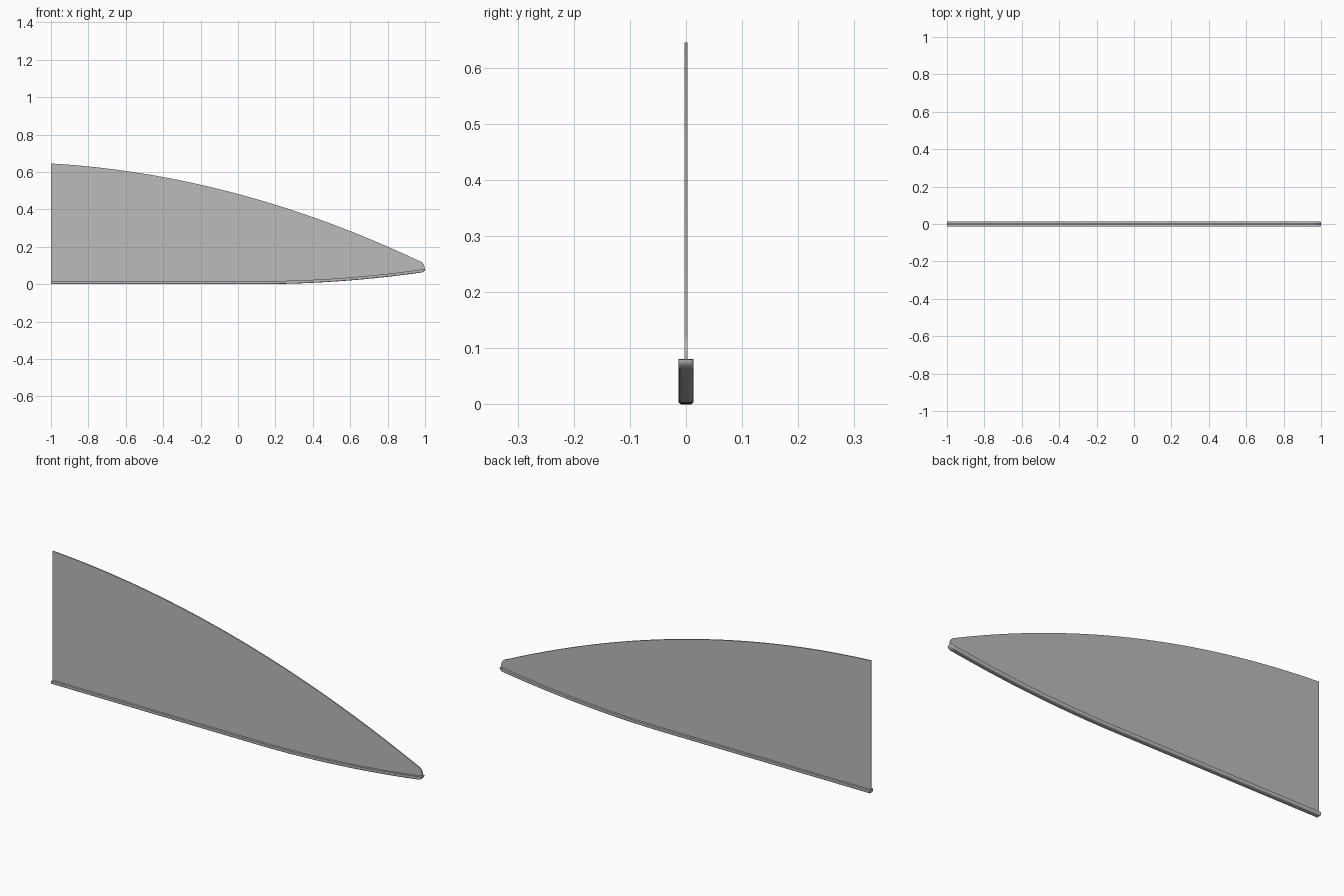
import bpy, bmesh, math
from mathutils import Vector

cube = bpy.data.objects.get("Cube")
if cube:
    bpy.data.objects.remove(cube, do_unlink=True)

grey = bpy.data.materials.new("neutral_grey")
grey.use_nodes = True
colour = (0.5, 0.5, 0.5, 1)
grey.diffuse_color = colour
grey.node_tree.nodes["Principled BSDF"].inputs["Base Color"].default_value = colour


def finish(bm, name):
    bmesh.ops.recalc_face_normals(bm, faces=bm.faces)
    mesh = bpy.data.meshes.new(name)
    bm.to_mesh(mesh)
    bm.free()
    mesh.materials.append(grey)
    obj = bpy.data.objects.new(name, mesh)
    bpy.context.collection.objects.link(obj)
    return obj


def upper_edge(x):
    return 0.482 - 0.268 * x - 0.105 * x * x


def lower_edge(x):
    return 0.06 * (max(0, x - 0.1) / 0.865) ** 2


# Keel line along the bottom, curling up around the tip
keel = [Vector((-1, 0, 0))]
for i in range(25):
    x = 0.1 + 0.87 * i / 24
    keel.append(Vector((x, 0, lower_edge(x))))
for i in range(1, 9):
    a = math.radians(-82 + 82 * i / 8)
    keel.append(Vector((0.973 + 0.027 * math.cos(a), 0, 0.08 + 0.019 * math.sin(a))))


def inward(i):
    t = keel[min(i + 1, len(keel) - 1)] - keel[max(i - 1, 0)]
    if i == len(keel) - 1:
        t = Vector((0, 0, 1))
    if i <= 1:
        t = Vector((1, 0, 0))
    return Vector((-t.z, 0, t.x)).normalized()


# Edge rail: rounded channel section swept along the keel line
half, depth, radius = 0.0135, 0.016, 0.006
right_half = [(half, depth)]
for i in range(6):
    a = math.radians(-90 * i / 5)
    right_half.append((half - radius + radius * math.cos(a), radius + radius * math.sin(a)))
section = right_half + [(-y, d) for y, d in reversed(right_half)]

bm = bmesh.new()
rings = []
for i, p in enumerate(keel):
    n = inward(i)
    rings.append([bm.verts.new(p + n * d + Vector((0, y, 0))) for y, d in section])
for a, b in zip(rings, rings[1:]):
    for j in range(len(section)):
        k = (j + 1) % len(section)
        bm.faces.new((a[j], a[k], b[k], b[j]))
bm.faces.new(rings[0])
bm.faces.new(rings[-1])
finish(bm, "edge_rail")

# Blade panel: thin sheet rising out of the rail
outline = [p + inward(i) * 0.004 for i, p in enumerate(keel)]
for i in range(1, 7):
    a = math.radians(60 * i / 6)
    outline.append(Vector((0.956 + 0.042 * math.cos(a), 0, 0.085 + 0.042 * math.sin(a))))
outline += [Vector((x, 0, upper_edge(x))) for x in [0.965 - 1.965 * i / 40 for i in range(41)]]

bm = bmesh.new()
front = bm.faces.new([bm.verts.new(p + Vector((0, -0.0028, 0))) for p in outline])
extruded = bmesh.ops.extrude_face_region(bm, geom=[front], use_keep_orig=True)
moved = [v for v in extruded["geom"] if isinstance(v, bmesh.types.BMVert)]
bmesh.ops.translate(bm, verts=moved, vec=(0, 0.0056, 0))
finish(bm, "blade_panel")

# Smooth the curved surfaces but keep the crisp edges
for obj in bpy.data.objects:
    obj.select_set(obj.name in ("edge_rail", "blade_panel"))
bpy.context.view_layer.objects.active = bpy.data.objects["blade_panel"]
bpy.ops.object.shade_smooth_by_angle(angle=math.radians(35))
